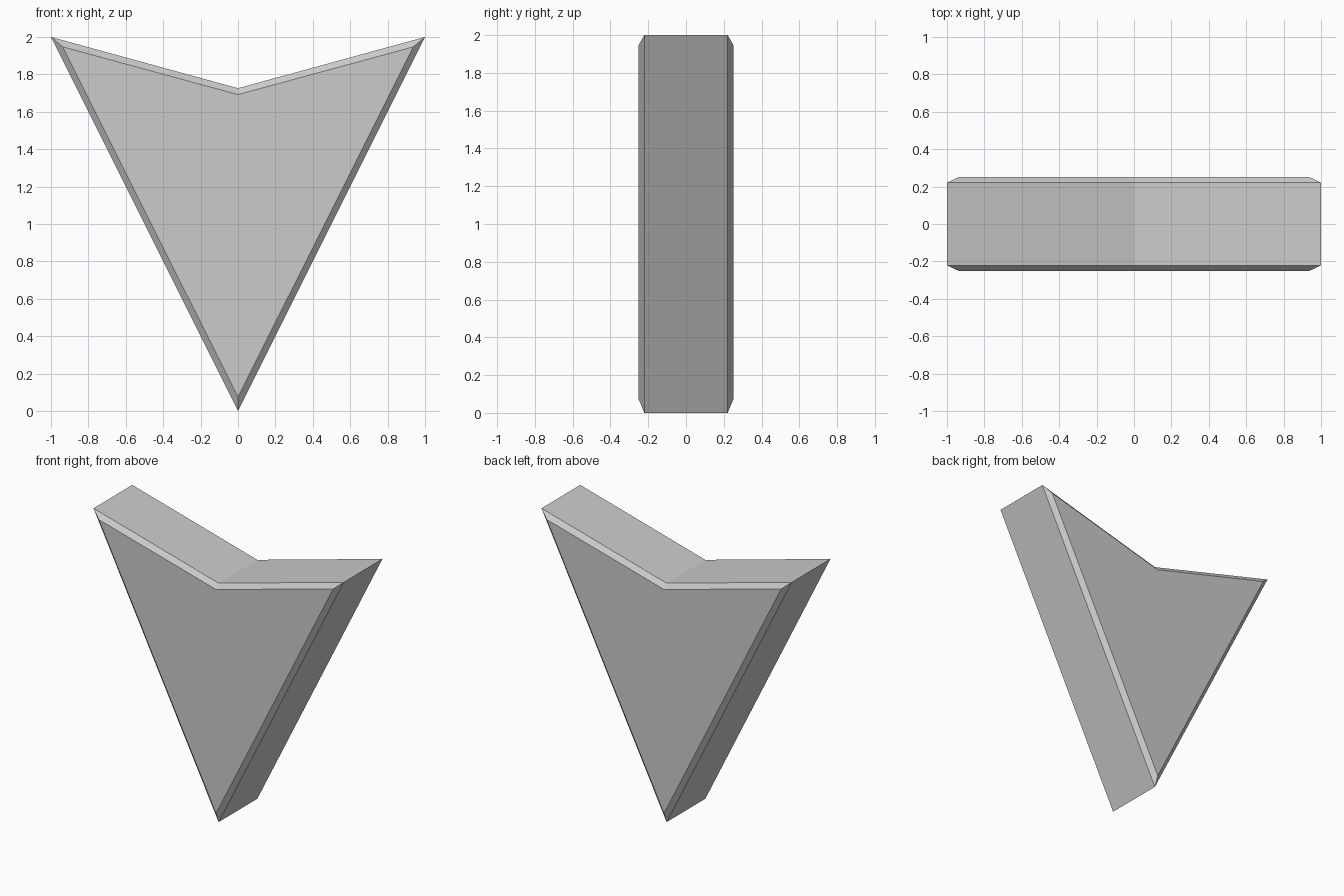
import bpy
import bmesh

if "Cube" in bpy.data.objects:
    bpy.data.objects.remove(bpy.data.objects["Cube"])

# Arrowhead outline (x, z) and the same outline inset by the chamfer
OUTER = [(0, 0), (1, 2), (0, 1.726), (-1, 2)]
INNER = [(0, 0.074), (0.937, 1.947), (0, 1.692), (-0.937, 1.947)]
SIDE_Y, FACE_Y = 0.221, 0.251

bm = bmesh.new()


def ring(points, y):
    return [bm.verts.new((x, y, z)) for x, z in points]


# Cross-section rings from front face to back face
rings = [ring(INNER, -FACE_Y), ring(OUTER, -SIDE_Y),
         ring(OUTER, SIDE_Y), ring(INNER, FACE_Y)]

# Chamfers and side walls
for a, b in zip(rings, rings[1:]):
    for i in range(4):
        j = (i + 1) % 4
        bm.faces.new((a[i], a[j], b[j], b[i]))

# Front and back faces
bm.faces.new(rings[0])
bm.faces.new(rings[-1])
bmesh.ops.recalc_face_normals(bm, faces=bm.faces)

mesh = bpy.data.meshes.new("arrow_pointer")
bm.to_mesh(mesh)
bm.free()
bpy.context.collection.objects.link(bpy.data.objects.new("arrow_pointer", mesh))
